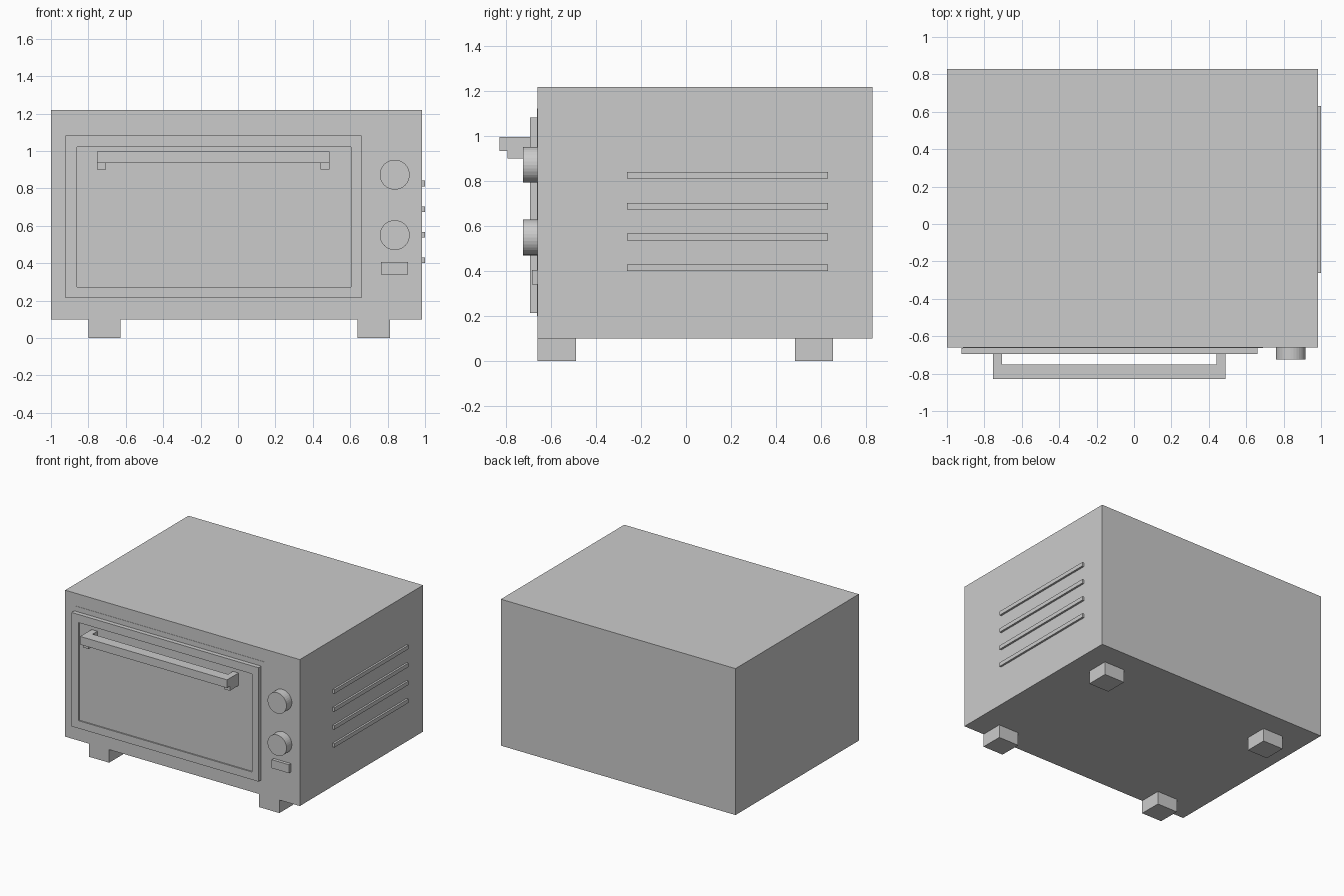
import bpy
import bmesh
import math

if "Cube" in bpy.data.objects:
    bpy.data.objects.remove(bpy.data.objects["Cube"])


def box(name, x, y, z):
    """Axis-aligned box from (min, max) ranges."""
    bm = bmesh.new()
    bmesh.ops.create_cube(bm, size=1)
    for v in bm.verts:
        v.co = [r[0] if c < 0 else r[1] for c, r in zip(v.co, (x, y, z))]
    return finish(name, bm)


def finish(name, bm):
    bmesh.ops.recalc_face_normals(bm, faces=bm.faces)
    mesh = bpy.data.meshes.new(name)
    bm.to_mesh(mesh)
    bm.free()
    ob = bpy.data.objects.new(name, mesh)
    bpy.context.collection.objects.link(ob)
    return ob


def frame(name, outer, inner, y):
    """Rectangular ring in the xz plane; outer/inner are (x0, x1, z0, z1)."""
    bm = bmesh.new()

    def ring(r, yy):
        return [bm.verts.new((a, yy, b)) for a, b in
                ((r[0], r[2]), (r[1], r[2]), (r[1], r[3]), (r[0], r[3]))]
    loops = [ring(outer, y[0]), ring(inner, y[0]), ring(inner, y[1]), ring(outer, y[1])]
    for k in range(4):
        a, b = loops[k], loops[(k + 1) % 4]
        for i in range(4):
            j = (i + 1) % 4
            bm.faces.new((a[i], a[j], b[j], b[i]))
    return finish(name, bm)


# Body and front panel behind the door
box("body", (-1, 0.985), (-0.66, 0.83), (0.1, 1.22))
box("door_backing", (-0.915, 0.69), (-0.662, -0.655), (0.2, 1.123))

# Door frame with slightly recessed window
frame("door_frame", (-0.922, 0.66, 0.213, 1.084), (-0.862, 0.604, 0.272, 1.022),
      (-0.695, -0.662))
box("door_window", (-0.862, 0.604), (-0.685, -0.664), (0.272, 1.022))

# Handle bar and its two brackets
box("handle_bar", (-0.755, 0.488), (-0.83, -0.75), (0.935, 0.997))
for side, x in (("left", -0.755), ("right", 0.44)):
    box(f"handle_bracket_{side}", (x, x + 0.048), (-0.795, -0.69), (0.9, 0.996))

# Control knobs
for name, z in (("upper", 0.873), ("lower", 0.55)):
    bm = bmesh.new()
    bmesh.ops.create_cone(bm, cap_ends=True, segments=32, radius1=0.08,
                          radius2=0.08, depth=0.065)
    knob = finish(f"knob_{name}", bm)
    knob.rotation_euler.x = math.pi / 2
    knob.location = (0.838, -0.6925, z)

# Push button
box("button", (0.764, 0.91), (-0.684, -0.66), (0.34, 0.405))

# Vent strips on the right side
for i in range(4):
    z = 0.4 + 0.137 * i
    box(f"vent_{i + 1}", (0.984, 1.0), (-0.262, 0.632), (z, z + 0.03))

# Feet
for sx, x in (("left", -0.8), ("right", 0.64)):
    for sy, y in (("front", -0.66), ("back", 0.484)):
        box(f"foot_{sy}_{sx}", (x, x + 0.172), (y, y + 0.17), (0, 0.102))
